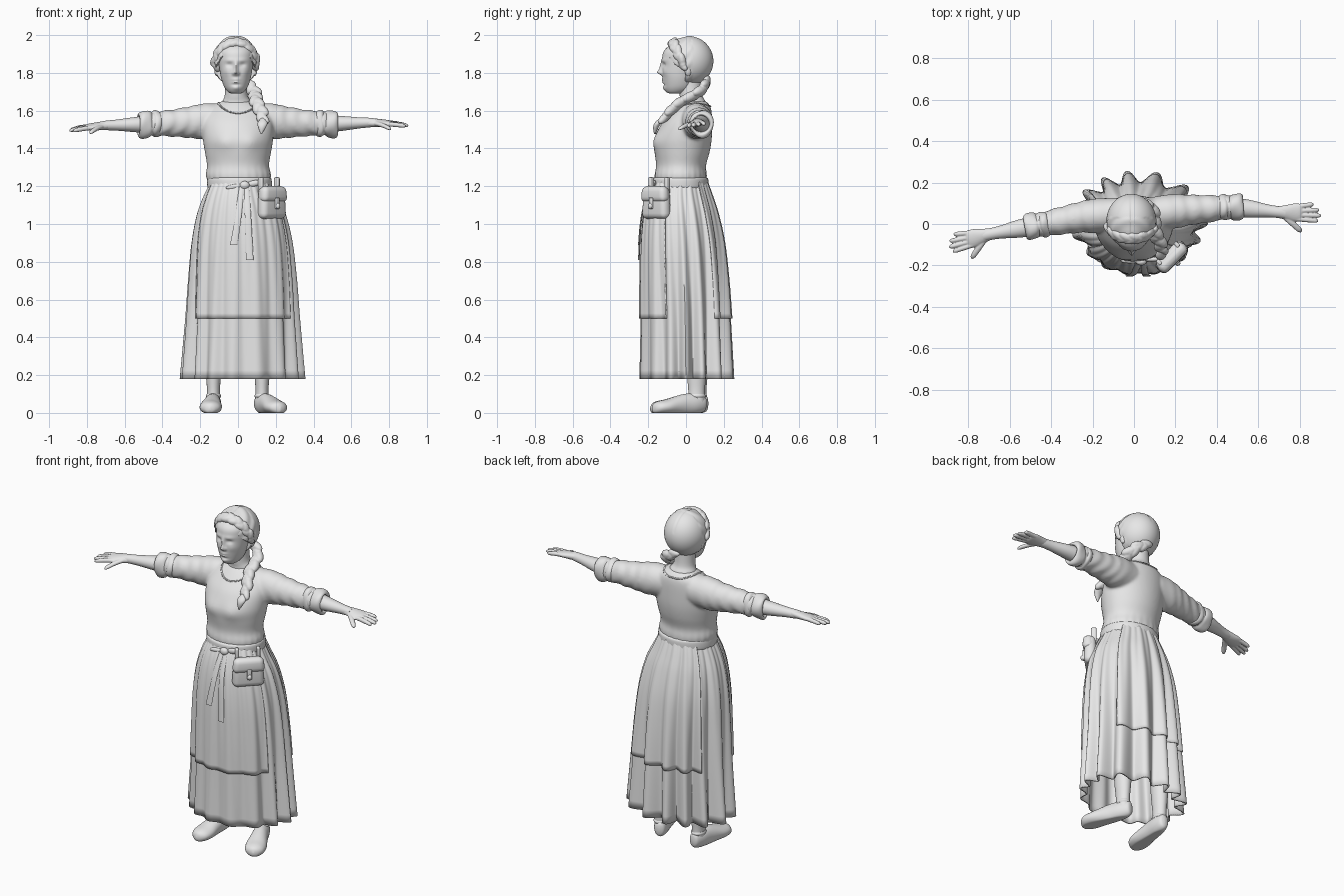
import bpy, bmesh
from math import sin, cos, pi, tau, exp, radians
from mathutils import Vector, Matrix

if "Cube" in bpy.data.objects:
    bpy.data.objects.remove(bpy.data.objects["Cube"])

clay = bpy.data.materials.new("clay_grey")
clay.use_nodes = True
clay.diffuse_color = (0.8, 0.8, 0.8, 1)
clay.node_tree.nodes["Principled BSDF"].inputs["Base Color"].default_value = (0.8, 0.8, 0.8, 1)
X, Y, Z = Vector((1, 0, 0)), Vector((0, 1, 0)), Vector((0, 0, 1))


def finish(name, bm, sharp=50):
    bmesh.ops.recalc_face_normals(bm, faces=bm.faces)
    me = bpy.data.meshes.new(name)
    bm.to_mesh(me)
    bm.free()
    me.materials.append(clay)
    for p in me.polygons:
        p.use_smooth = True
    me.set_sharp_from_angle(angle=radians(sharp))
    ob = bpy.data.objects.new(name, me)
    bpy.context.collection.objects.link(ob)
    return ob


def spline(pts, k):
    """Catmull-Rom resampling of a list of tuples."""
    out = []
    for i in range(len(pts) - 1):
        a, b, c, d = (pts[min(max(i + j, 0), len(pts) - 1)] for j in (-1, 0, 1, 2))
        for s in range(k):
            t = s / k
            out.append(tuple(0.5 * (2 * q + (r - p) * t + (2 * p - 5 * q + 4 * r - w) * t * t
                                    + (3 * q - p - 3 * r + w) * t ** 3)
                             for p, q, r, w in zip(a, b, c, d)))
    return out + [tuple(pts[-1])]


def loft(name, pts, u=X, v=Y, n=32, k=5, arc=None, shape=None, warp=None, caps=True):
    """Skin elliptical rings (x, y, z, ru, rv) along a smooth path."""
    bm = bmesh.new()
    rings, path = [], spline(pts, k)
    a0, a1 = arc or (0, tau)
    count = n + 1 if arc else n
    for i, (x, y, z, ru, rv) in enumerate(path):
        ring = []
        for j in range(count):
            a = a0 + (a1 - a0) * j / n
            m = shape(a, z, i / (len(path) - 1)) if shape else 1
            co = Vector((x, y, z)) + m * (u * max(ru, .001) * cos(a) + v * max(rv, .001) * sin(a))
            ring.append(bm.verts.new(warp(co) if warp else co))
        rings.append(ring)
    for r, s in zip(rings, rings[1:]):
        for j in range(n):
            q = (j + 1) % count
            bm.faces.new((r[j], r[q], s[q], s[j]))
    if caps and not arc:
        bm.faces.new(rings[0])
        bm.faces.new(rings[-1])
    return finish(name, bm)


def balls(name, items, warp=None, seg=24):
    """Ellipsoids, each (location, radii, optional rotation matrix)."""
    bm = bmesh.new()
    for loc, rad, *rot in items:
        m = Matrix.Translation(loc) @ (rot[0] if rot else Matrix()) @ Matrix.Diagonal((*rad, 1))
        bmesh.ops.create_uvsphere(bm, u_segments=seg, v_segments=seg // 2, radius=1, matrix=m)
    if warp:
        for w in bm.verts:
            w.co = warp(w.co)
    return finish(name, bm)


def box(name, frame, loc, size, bevel, taper=1):
    bm = bmesh.new()
    bmesh.ops.create_cube(bm, size=1)
    for w in bm.verts:
        g = taper if w.co.z > 0 else 1
        w.co = frame @ (Vector(loc) + Vector(size) * w.co * Vector((g, g, 1)))
    bmesh.ops.bevel(bm, geom=bm.edges[:], offset=bevel, segments=4, profile=.5, affect='EDGES')
    return finish(name, bm, 40)


def fuse(name, parts, voxel, smooth):
    """Merge overlapping closed parts into one soft skin."""
    bm = bmesh.new()
    for o in parts:
        bm.from_mesh(o.data)
        bpy.data.objects.remove(o)
    ob = finish(name, bm)
    mod = ob.modifiers.new("merge", 'REMESH')
    mod.mode, mod.voxel_size, mod.use_smooth_shade = 'VOXEL', voxel, True
    mod = ob.modifiers.new("soften", 'SMOOTH')
    mod.iterations = smooth
    return ob


def solid(ob, t):
    mod = ob.modifiers.new("thickness", 'SOLIDIFY')
    mod.thickness, mod.offset = t, 0


def braid(name, pts, side, k):
    """Plaited strand: lumps alternating either side of a path (x, y, z, radius)."""
    path = spline(pts, k)
    items = []
    for i, p in enumerate(path):
        a, b = path[max(i - 1, 0)], path[min(i + 1, len(path) - 1)]
        d = (Vector(b[:3]) - Vector(a[:3])).normalized()
        sgn = 1 if i % 2 else -1
        w = d.cross(side).normalized()
        rot = (d + w * sgn * .4).to_track_quat('Z', 'Y').to_matrix().to_4x4()
        r = p[3]
        items += [(Vector(p[:3]) + w * sgn * r * .3, (r * .85, r * .85, r * 1.6), rot),
                  (p[:3], (r * .85,) * 3)]
    return fuse(name, [balls(name, items, seg=16)], .004, 3)


# Skirt, with pleats that deepen towards the hem and the back
HEM = [(.01, -.03, 1.225, .15, .133), (.01, -.032, 1.15, .188, .162), (.015, -.027, 1.05, .23, .189),
       (.018, -.018, .9, .262, .212), (.02, -.01, .7, .282, .225), (.02, -.004, .5, .296, .232),
       (.02, 0, .18, .322, .242)]


def pleats(a, z, t):
    f = (1.225 - z) / 1.045
    amp = (.015 + .12 * f) * (.65 + .35 * sin(a))
    hollow = sum(exp(-((a % tau - radians(c)) / .4) ** 2) for c in (213, 327))
    return 1 + amp * (cos(15 * a + .9 * sin(3 * a)) - .6) + .012 * (1 - f) * cos(34 * a) - .06 * f * hollow


solid(loft("skirt", HEM, n=240, shape=pleats, caps=False), .008)
# Apron and back panel lie just outside the skirt
over = [(x, y, z, ru + .01, rv + .008) for x, y, z, ru, rv in HEM[:6]]
for name, mid, half in (("apron", -90, 64), ("back_panel", 90, 49)):
    arc = (radians(mid - half), radians(mid + half))
    solid(loft(name, over, n=100, arc=arc, shape=pleats), .008)


# Bodice with gathered waist
def bust(p):
    if p.y < -.05:
        p.y -= sum(.014 * exp(-((p.x - s * .07) / .055) ** 2 - ((p.z - 1.435) / .05) ** 2) for s in (1, -1))
    return p


blouse_parts = [loft("bodice", [
    (.005, -.028, 1.2, .155, .13), (.003, -.028, 1.255, .172, .138), (0, -.026, 1.31, .164, .132),
    (0, -.02, 1.38, .175, .145), (0, -.014, 1.45, .186, .15), (0, .004, 1.53, .188, .134),
    (0, .028, 1.59, .17, .108), (-.002, .04, 1.625, .13, .088), (-.005, .042, 1.65, .08, .063)],
    n=96, warp=bust, shape=lambda a, z, t: 1 + .022 * cos(24 * a) * max(0, 1 - (z - 1.2) / .12))]
loft("belt", [(.008, -.03, z, .16 + e, .138 + e) for z, e in
              ((1.185, 0), (1.19, .009), (1.215, .011), (1.24, .009), (1.246, 0))], n=64, k=3)

# Neck
loft("neck", [(-.005, .045, 1.59, .1, .08), (-.006, .038, 1.645, .078, .067), (-.01, .026, 1.685, .06, .06),
              (-.012, .02, 1.78, .058, .06)])

# Face: offsets are (side, height, width, tallness, push forwards)
FEATURES = [(0, 1.803, .012, .014, .024), (0, 1.832, .01, .026, .013), (.014, 1.797, .008, .008, .009),
            (.034, 1.843, .018, .011, -.009), (.034, 1.866, .026, .01, .004), (0, 1.765, .019, .006, .007),
            (0, 1.751, .017, .006, .008), (0, 1.758, .024, .002, -.003), (0, 1.72, .02, .014, .008),
            (.05, 1.805, .022, .022, .005), (0, 1.736, .022, .006, -.003)]


def features(p):
    if p.y < -.01:
        for dx, z, w, h, push in FEATURES:
            for s in ((1, -1) if dx else (1,)):
                p.y -= push * exp(-((p.x + .011 - s * dx) / w) ** 2 - ((p.z - z) / h) ** 2)
    return p


FACE = [(1.69, .02, -.08, -.03), (1.696, .038, -.1, 0), (1.714, .055, -.112, .03), (1.74, .068, -.118, .045),
        (1.78, .08, -.124, .055), (1.83, .088, -.126, .06), (1.88, .091, -.126, .06), (1.92, .088, -.114, .06),
        (1.96, .06, -.07, .04)]
loft("face", [(-.011, (f + b) / 2, z, w, (b - f) / 2) for z, w, f, b in FACE], n=128, k=7, warp=features)
balls("eyes", [((-.011 + s * .034, -.096, 1.843), (.015, .014, .008)) for s in (1, -1)])
balls("ears", [((-.012 + s * .1, .012, 1.815), (.013, .02, .032), Matrix.Rotation(s * .3, 4, 'Z'))
               for s in (1, -1)])


# Hair cap with centre parting and waves, drawn back from the hairline
def hairline(p):
    dx = p.x + .013
    edge = 1.925 - 8.5 * dx * dx
    if p.y < -.005 and p.z < edge:
        p.y = max(p.y, -.005 + (p.y + .005) * max(0, 1 - (edge - p.z) / .025))
    elif p.y < .03:
        p += (p - Vector((-.013, .014, 1.863))) * .02 * sin(90 * (p.z - p.y))
    p.z -= .004 * exp(-(dx / .006) ** 2) * (p.z > 1.9)
    return p


balls("hair", [((-.013, .014, 1.863), (.12, .131, .132))], warp=hairline, seg=96)
arch = [(-.013 + .106 * cos(a), -.015 - .054 * sin(a), 1.845 + .116 * sin(a), .025)
        for a in (pi * i / 8 for i in range(9))]
braid("crown_braid", arch, Vector((0, -.6, .8)), 2)
braid("side_braid", [(.0, .11, 1.76, .025), (.05, .1, 1.735, .028), (.085, .07, 1.7, .03), (.093, .02, 1.672, .031),
                     (.1, -.035, 1.64, .031), (.12, -.08, 1.6, .03), (.133, -.12, 1.555, .024)], -Y, 2)
loft("braid_tail", [(.133, -.128, 1.56, .012, .012), (.13, -.148, 1.535, .026, .018),
                    (.127, -.16, 1.51, .02, .014), (.123, -.166, 1.476, .003, .003)], n=16)

# Arms: shoulder, mid sleeve, cuff, wrist, fingertip
ARMS = {"right": [(-.08, .05, 1.55), (-.27, .03, 1.538), (-.475, -.008, 1.528), (-.7, -.05, 1.522), (-.895, -.1, 1.502)],
        "left": [(.08, .05, 1.55), (.27, .068, 1.538), (.475, .082, 1.53), (.7, .057, 1.537), (.9, .052, 1.528)]}


def at(p, ru, rv):
    return (*p, ru, rv)


def wrinkle(a, z, t):
    return 1 + .06 * t * sin(34 * t + 2 * sin(a) + 1.5 * cos(2 * a))


for side, pts in ARMS.items():
    sh, mid, cuff, wrist, tip = map(Vector, pts)
    s = 1 if side == "left" else -1
    along = (cuff - mid).normalized()
    across = Vector((-along.y, along.x, 0)).normalized()
    blouse_parts.append(loft(side + "_sleeve", [
        at(sh, .078, .088), at(sh.lerp(mid, .55), .083, .094), at(mid, .073, .081),
        at(mid.lerp(cuff, .5), .064, .069), at(cuff, .055, .06)], across, Z, n=48, k=12, shape=wrinkle))
    roll = [(-.065, .05), (-.058, .066), (-.035, .071), (-.018, .061), (0, .07), (.03, .073),
            (.048, .066), (.052, .052), (.035, .042)]
    loft(side + "_cuff", [at(cuff + along * d, r * .88, r) for d, r in roll], across, Z, n=40, k=4,
         shape=lambda a, z, t: 1 + .05 * sin(3 * a + 9 * t))
    fore = (wrist - cuff).normalized()
    loft(side + "_forearm", [at(cuff, .047, .047), at(cuff.lerp(wrist, .35), .043, .039),
                             at(cuff.lerp(wrist, .75), .031, .029), at(wrist, .028, .025),
                             at(wrist + fore * .03, .028, .02)], Vector((-fore.y, fore.x, 0)), Z)
    # Hand: palm tipped down towards the thumb, four fingers and a thumb
    d = (tip - wrist).normalized()
    w = (Vector((-d.y, d.x, 0)).normalized() + Z * .12 * s).normalized() * s
    hand = [loft("palm", [at(wrist + d * l, r, h) for l, r, h in
                          ((-.02, .026, .022), (.03, .035, .022), (.07, .044, .019), (.1, .043, .016),
                           (.112, .034, .01))], w, Z, n=24)]
    digits = [(.1, -.031, -.08, .09), (.105, -.011, -.01, .098), (.103, .01, .06, .09), (.096, .031, .17, .07),
              (.03, -.022, -.72, .108)]
    for i, (l, off, turn, length) in enumerate(digits):
        base = wrist + d * l + w * off
        f = (d * cos(turn) + w * sin(turn)).normalized()
        g, drop = (1.25, Z * -.02) if i == 4 else (1, Z * -.006)
        hand.append(loft("digit", [at(base - f * .02, .0125 * g, .0125), at(base + f * length * .4 + drop * .2, .012 * g, .0125),
                                   at(base + f * length * .85 + drop * .7, .0105 * g, .0105),
                                   at(base + f * length + drop, .004, .004)], Vector((-f.y, f.x, 0)), Z, n=12))
    fuse(side + "_hand", hand, .0035, 3)

# Blouse skin, with neckline piping resting on it
blouse = fuse("blouse", blouse_parts, .008, 7)
skin = blouse.evaluated_get(bpy.context.evaluated_depsgraph_get())
ring = [Vector((.1 * cos(a), .035 + .115 * sin(a), 1.62 + .025 * sin(a) + .012 * cos(2 * a)))
        for a in (tau * i / 96 for i in range(96))]
balls("neckline", [(skin.closest_point_on_mesh(p)[1], (.006, .006, .004)) for p in ring], seg=8)


# Legs and slip-on shoes
def ground(p):
    p.z = max(p.z, 0)
    return p


SHOE = [(-.118, .05, .006, .012), (-.107, .05, .028, .042), (-.06, .048, .041, .054), (0, .045, .045, .056),
        (.05, .04, .051, .05), (.11, .032, .059, .04), (.155, .028, .052, .034), (.18, .024, .03, .025), (.19, .02, .004, .008)]
for side, x, y, turn in (("right", -.135, .0, -.08), ("left", .152, -.003, .4)):
    f = Vector((sin(turn), -cos(turn), 0))
    w = Vector((-f.y, f.x, 0))
    base = Vector((x, y, 0))
    loft(side + "_shoe", [(*(base + f * l + Z * z), r, h) for l, z, r, h in SHOE], w, Z, n=40, warp=ground)
    leg = base - f * .064
    loft(side + "_leg", [(leg.x, leg.y, .05, .037, .045), (leg.x, leg.y, .12, .034, .044),
                         (leg.x, leg.y, .22, .042, .052), (leg.x, leg.y, .4, .055, .06)])
    loft(side + "_shoe_rim", [(leg.x, leg.y, z, r, r * 1.2) for z, r in ((.08, .036), (.09, .04), (.1, .036))])

# Sash knot and hanging ties
balls("sash_knot", [((.035, -.182, 1.205), (.026, .018, .022)),
                    ((-.015, -.178, 1.198), (.05, .012, .013), Matrix.Rotation(-.15, 4, 'Y')),
                    ((.085, -.17, 1.215), (.04, .012, .016), Matrix.Rotation(-.2, 4, 'Y'))])
for name, a, b in (("tie_right", .02, (-.022, .89)), ("tie_left", .045, (.062, .81))):
    loft(name, [(a, -.182, 1.205, .012, .004), (a * .8 + b[0] * .2, -.212, 1.13, .015, .004),
                (a * .5 + b[0] * .5, -.238, 1.02, .017, .004), (*(b[0], -.25, b[1]), .02, .004)], n=12)

# Belt pouch, turned towards the front left
frame = Matrix.Translation((.178, -.156, 0)) @ Matrix.Rotation(pi / 4, 4, 'Z')
box("pouch", frame, (0, 0, 1.112), (.182, .07, .17), .03, .9)
box("pouch_flap", frame, (0, -.01, 1.158), (.184, .066, .085), .028, .9)
box("pouch_tab", frame, (0, -.042, 1.11), (.026, .012, .06), .005)
balls("pouch_button", [(frame @ Vector((0, -.046, 1.095)), (.013, .013, .016))])
for i, x in enumerate((-.06, .06)):
    box(f"pouch_strap_{i + 1}", frame, (x, .02, 1.205), (.02, .03, .085), .007)
